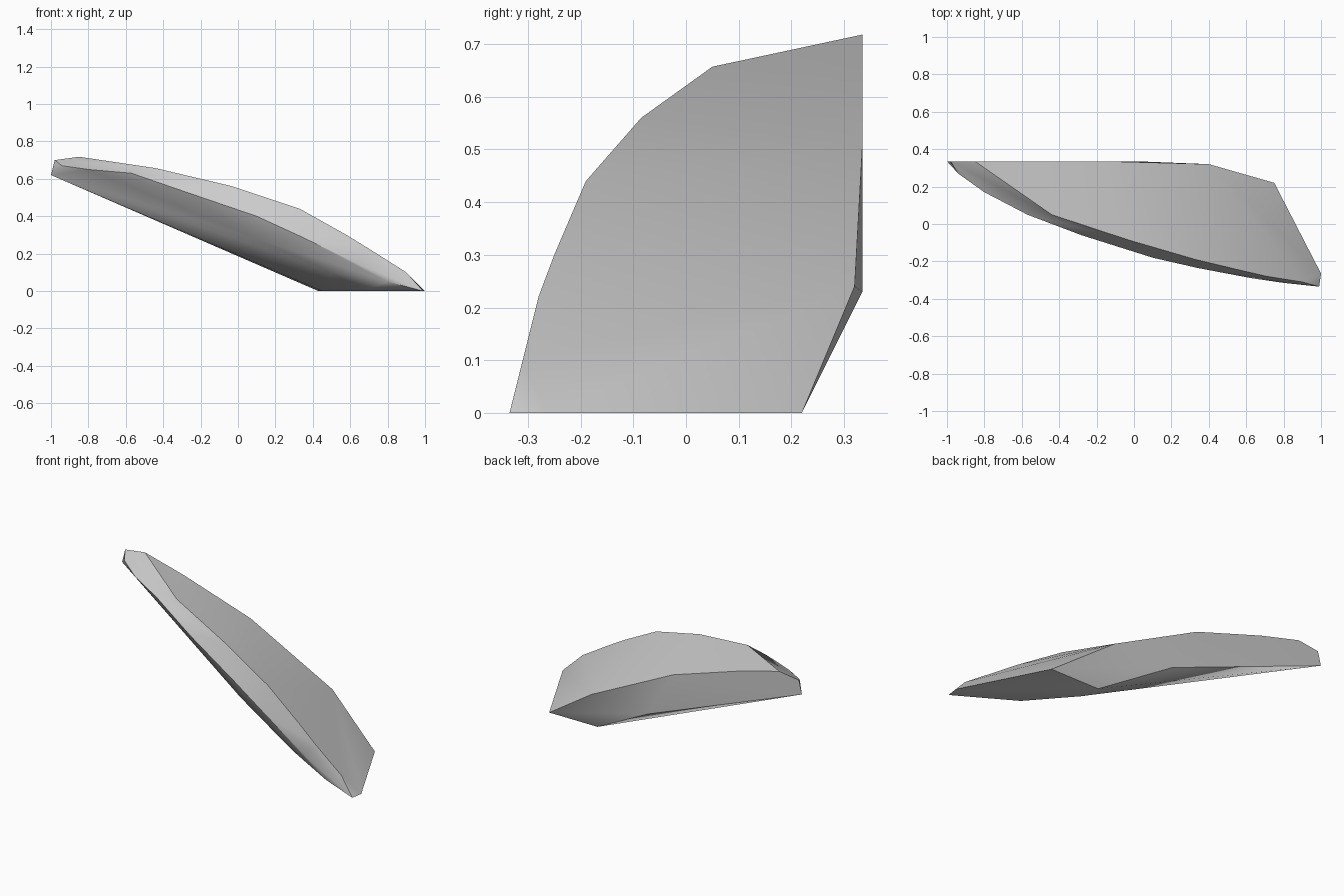
import bpy
import bmesh
from math import radians

if "Cube" in bpy.data.objects:
    bpy.data.objects.remove(bpy.data.objects["Cube"])

grey = bpy.data.materials.new("plain grey")
grey.use_nodes = True
colour = (0.6, 0.6, 0.6, 1)
grey.diffuse_color = colour
grey.node_tree.nodes["Principled BSDF"].inputs["Base Color"].default_value = colour

# Guide lines of the curved wedge, each running from the high tip to the low tip
high_tip = [(-1, .335, .62), (-.98, .335, .7), (-.85, .335, .718)]
ridge = [(-.44, .05, .657), (-.03, -.085, .56), (.33, -.19, .44),
         (.58, -.25, .3), (.71, -.28, .22), (.9, -.31, .1)]
front_bulge = [(-.94, .27, .67), (-.8, .17, .65), (-.57, .05, .63), (-.28, -.06, .53),
               (.1, -.18, .4), (.34, -.235, .29), (.63, -.29, .15), (.8, -.315, .05)]
belly = [(.1, -.12, .28), (.5, -.2, .1)]
back_top_edge = [(-.59, .335, .65), (-.15, .335, .51), (.4, .32, .24)]
back_low_edge = [(.02, .335, .23)]
base = [(.43, .22, 0), (.45, .1, 0), (.66, -.14, 0), (.86, -.26, 0),
        (.99, -.335, 0), (1, -.265, 0), (.75, .22, 0)]

# Skin the guide lines into one closed shell
bm = bmesh.new()
for line in (high_tip, ridge, front_bulge, belly, back_top_edge, back_low_edge, base):
    for point in line:
        bm.verts.new(point)
skin = bmesh.ops.convex_hull(bm, input=bm.verts)
loose = {v for v in bm.verts if not v.link_faces}
bmesh.ops.delete(bm, geom=list(loose), context="VERTS")
bmesh.ops.dissolve_limit(bm, angle_limit=radians(1), verts=bm.verts, edges=bm.edges)
bmesh.ops.recalc_face_normals(bm, faces=bm.faces)

mesh = bpy.data.meshes.new("curved_wedge")
bm.to_mesh(mesh)
bm.free()
mesh.materials.append(grey)
wedge = bpy.data.objects.new("curved_wedge", mesh)
bpy.context.collection.objects.link(wedge)

# Smooth shading with the rim and base kept crisp
bpy.ops.object.select_all(action="DESELECT")
wedge.select_set(True)
bpy.context.view_layer.objects.active = wedge
bpy.ops.object.shade_smooth_by_angle(angle=radians(35))
